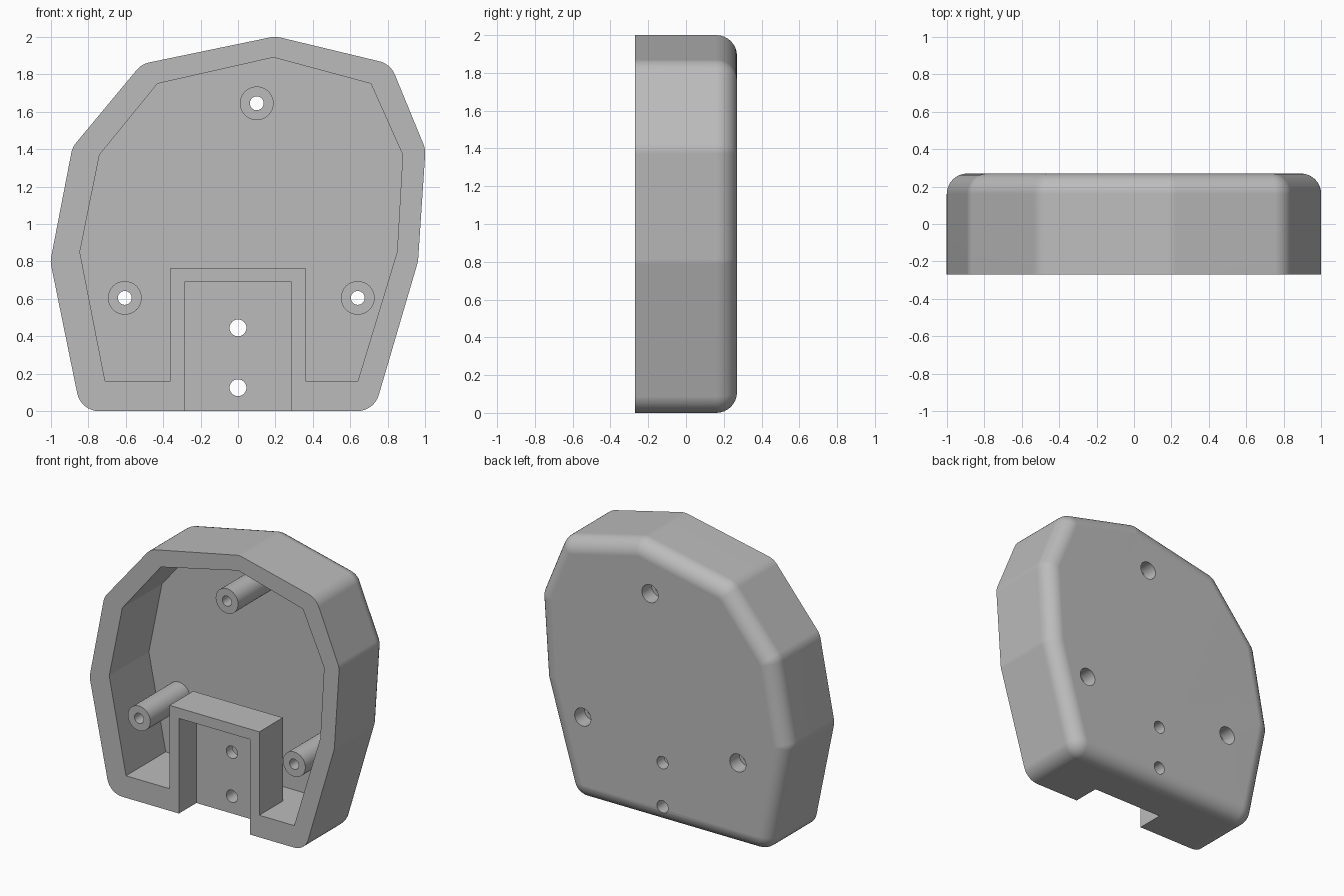
import bpy, bmesh, math
from mathutils import Vector

cube = bpy.data.objects.get("Cube")
if cube:
    bpy.data.objects.remove(cube, do_unlink=True)

FRONT, BACK = -0.27, 0.27
FLOOR = 0.185          # inner face of the rear wall
BOX_BACK = 0.0         # rear of the recessed box
CORNER_R, EDGE_R = 0.12, 0.11

grey = bpy.data.materials.new("plain grey")
grey.use_nodes = True
grey.diffuse_color = (0.5, 0.5, 0.5, 1)
grey.node_tree.nodes["Principled BSDF"].inputs["Base Color"].default_value = (0.5, 0.5, 0.5, 1)


def loft(name, rings, closed=False):
    """Skin equal-length rings; cap the ends, or join last to first."""
    bm = bmesh.new()
    loops = [[bm.verts.new(p) for p in ring] for ring in rings]
    n = len(loops[0])
    pairs = list(zip(loops, loops[1:]))
    if closed:
        pairs.append((loops[-1], loops[0]))
    else:
        bm.faces.new(loops[0])
        bm.faces.new(loops[-1])
    for a, b in pairs:
        for i in range(n):
            j = (i + 1) % n
            bm.faces.new((a[i], a[j], b[j], b[i]))
    bmesh.ops.recalc_face_normals(bm, faces=bm.faces)
    mesh = bpy.data.meshes.new(name)
    bm.to_mesh(mesh)
    bm.free()
    mesh.materials.append(grey)
    ob = bpy.data.objects.new(name, mesh)
    bpy.context.collection.objects.link(ob)
    return ob


def prism(name, outline, y0, y1):
    return loft(name, [[(x, y, z) for x, z in outline] for y in (y0, y1)])


def circle(cx, cz, r, y, n=32):
    return [(cx + r * math.cos(math.tau * i / n), y,
             cz + r * math.sin(math.tau * i / n)) for i in range(n)]


def rounded(points, radius, inset, y, steps=8):
    """Counter-clockwise outline with filleted corners, moved inward."""
    ring = []
    for i, p in enumerate(points):
        p = Vector(p)
        d0 = (p - Vector(points[i - 1])).normalized()
        d1 = (Vector(points[(i + 1) % len(points)]) - p).normalized()
        n0, n1 = Vector((d0.y, -d0.x)), Vector((d1.y, -d1.x))
        bis = (n0 + n1).normalized()
        centre = p - bis * (radius / bis.dot(n0))
        a0 = math.atan2(n0.y, n0.x)
        turn = math.atan2(n0.x * n1.y - n0.y * n1.x, n0.dot(n1))
        for k in range(steps + 1):
            a = a0 + turn * k / steps
            q = centre + Vector((math.cos(a), math.sin(a))) * (radius - inset)
            ring.append((q.x, y, q.y))
    return ring


def cut(target, cutter):
    cutter.hide_render = True
    mod = target.modifiers.new("cut", "BOOLEAN")
    mod.operation = "DIFFERENCE"
    mod.solver = "EXACT"
    mod.object = cutter
    bpy.context.view_layer.objects.active = target
    bpy.ops.object.modifier_apply(modifier=mod.name)
    bpy.data.objects.remove(cutter, do_unlink=True)


# Housing with filleted corners and a rounded rear rim
outer = [(-0.84, 0), (0.727, 0), (0.962, 0.8), (1.002, 1.4), (0.815, 1.855),
         (0.2, 2.003), (-0.515, 1.855), (-0.885, 1.41), (-1.003, 0.8)]
rings = [rounded(outer, CORNER_R, 0, FRONT)]
for k in range(9):
    a = math.pi / 2 * k / 8
    rings.append(rounded(outer, CORNER_R, EDGE_R * (1 - math.cos(a)),
                         BACK - EDGE_R + EDGE_R * math.sin(a)))
housing = loft("housing", rings)

# Cavity: full behind the box, notched around it in front
inner = [(0.64, 0.16), (0.85, 0.85), (0.88, 1.37), (0.71, 1.75), (0.19, 1.89),
         (-0.43, 1.75), (-0.74, 1.37), (-0.845, 0.85), (-0.71, 0.16)]
notch = [(-0.36, 0.16), (-0.36, 0.765), (0.36, 0.765), (0.36, 0.16)]
cut(housing, prism("rear_cavity", inner, BOX_BACK, FLOOR))
cut(housing, prism("front_cavity", inner + notch, -0.5, BOX_BACK + 0.05))

# Open slot in the box, and its two screw holes
slot = [(-0.285, -0.1), (0.285, -0.1), (0.285, 0.69), (-0.285, 0.69)]
cut(housing, prism("slot", slot, -0.5, -0.07))
for z in (0.445, 0.125):
    cut(housing, loft("screw_hole", [circle(0, z, 0.045, y) for y in (-0.5, 0.5)]))

# Hollow screw posts, counterbored from the back
parts = [housing]
post_profile = [(0.037, FRONT), (0.09, FRONT), (0.09, FLOOR + 0.002),
                (0.065, FLOOR + 0.002), (0.065, 0.16), (0.037, 0.16)]
for side, x, z in (("right", -0.605, 0.605), ("left", 0.64, 0.605), ("top", 0.1, 1.645)):
    cut(housing, loft("counterbore", [circle(x, z, 0.065, y) for y in (0.1, 0.5)]))
    parts.append(loft(side + "_screw_post",
                      [circle(x, z, r, y) for r, y in post_profile], closed=True))

# Smooth the fillets and round walls, keep real edges crisp
bpy.ops.object.select_all(action="DESELECT")
for ob in parts:
    ob.select_set(True)
bpy.context.view_layer.objects.active = housing
bpy.ops.object.shade_smooth_by_angle(angle=math.radians(20))
for ob in parts:
    ob.modifiers.new("flat_faces", "WEIGHTED_NORMAL").keep_sharp = True
